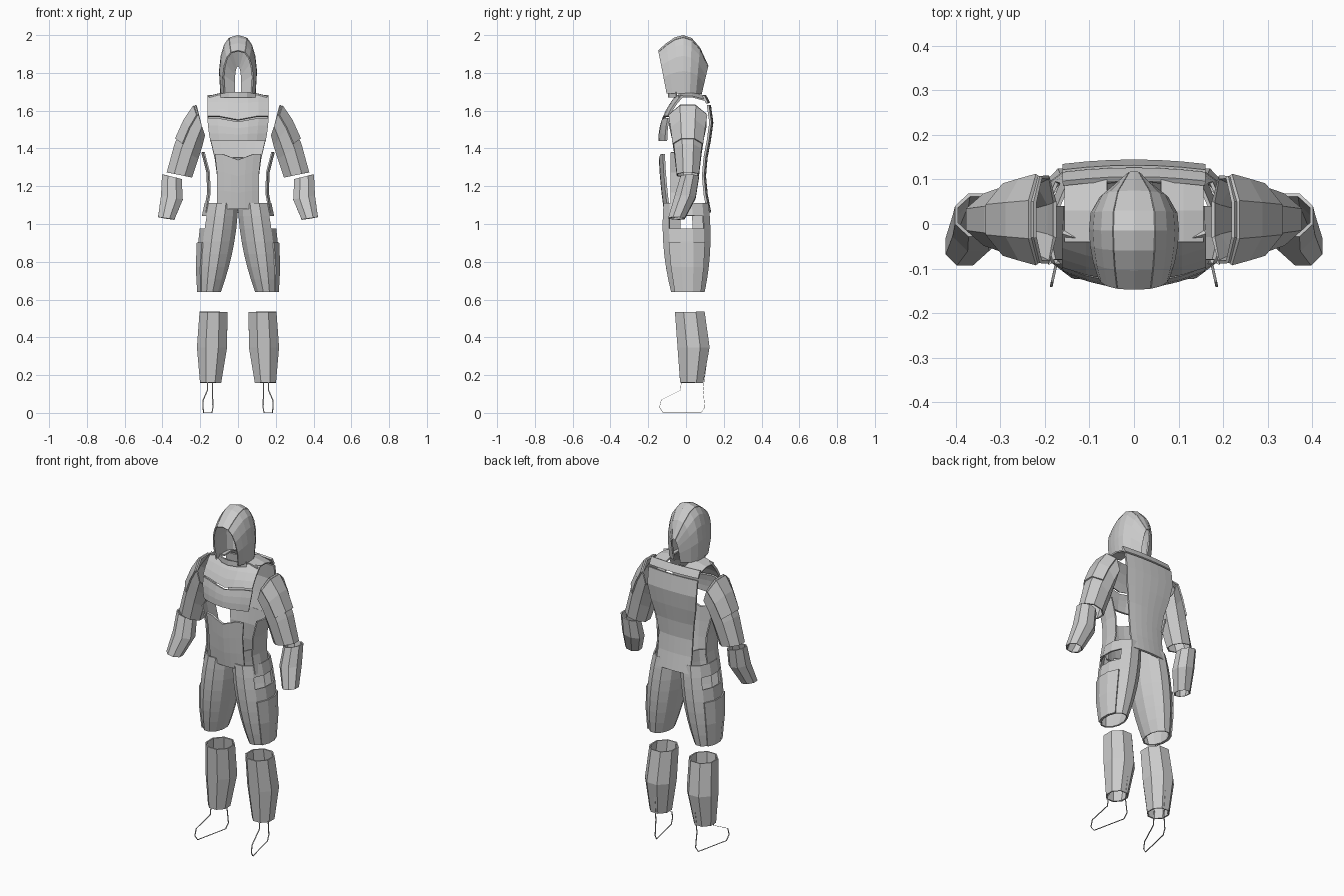
import bpy, bmesh
from math import cos, sin, pi
from mathutils import Vector

default_cube = bpy.data.objects.get("Cube")
if default_cube:
    bpy.data.objects.remove(default_cube)

grey = bpy.data.materials.new("suit_grey")
grey.use_nodes = True
grey.diffuse_color = (0.6, 0.6, 0.6, 1)
shader = grey.node_tree.nodes["Principled BSDF"]
shader.inputs["Base Color"].default_value = grey.diffuse_color


def spread(start, stop, steps):
    return [start + (stop - start) * i / steps for i in range(steps + 1)]


def mix(pair, t):
    return pair[0] + (pair[1] - pair[0]) * t


def sheet(name, rows, side=1, closed=False, thick=0.008, hole=None):
    """Skin a grid of points as a thin shell; hole(row, column) leaves a gap."""
    bm = bmesh.new()
    grid = [[bm.verts.new((x * side, y, z)) for x, y, z in row] for row in rows]
    columns = len(rows[0])
    for i, (row, following) in enumerate(zip(grid, grid[1:])):
        for j in range(columns if closed else columns - 1):
            k = (j + 1) % columns
            if not (hole and hole(i, j)):
                bm.faces.new((row[j], row[k], following[k], following[j]))
    loose = [v for v in bm.verts if not v.link_faces]
    bmesh.ops.delete(bm, geom=loose, context='VERTS')
    bmesh.ops.recalc_face_normals(bm, faces=bm.faces)
    mesh = bpy.data.meshes.new(name)
    bm.to_mesh(mesh)
    bm.free()
    mesh.materials.append(grey)
    part = bpy.data.objects.new(name, mesh)
    bpy.context.collection.objects.link(part)
    shell = part.modifiers.new("thickness", 'SOLIDIFY')
    shell.thickness = thick
    shell.offset = 0


def limb(name, side, top, bottom, width, depth, tilt=(0, 0), belly=0, bend=(0, 0, 0),
         sides=8, steps=2, span=(0, 1), grow=0, arc=None, hole=None):
    """Faceted sleeve from top to bottom; an arc keeps only its outer facets."""
    top, bottom, bend = Vector(top), Vector(bottom), Vector(bend)
    facets = range(-arc, arc) if arc else range(sides)
    rows = []
    for t in spread(*span, steps):
        swell = 4 * t * (1 - t)
        middle = top.lerp(bottom, t) + bend * swell
        angle = mix(tilt, t)
        across = Vector((cos(angle), 0, sin(angle))) * (mix(width, t) + belly * swell + grow)
        along = Vector((0, mix(depth, t) + belly * swell + grow, 0))
        scale = 0.5 / cos(pi / sides)
        turns = [(f + 0.5) * 2 * pi / sides for f in facets]
        rows.append([middle + (across * cos(a) + along * sin(a)) * scale for a in turns])
    sheet(name, rows, side, closed=not arc, hole=hole)


# torso outline rules
def half_width(z):
    t = min(1, max(0, (z - 1.25) / 0.3))
    return 0.11 + 0.05 * t * t * (3 - 2 * t)


def front_curve(z):
    d = z - 1.45
    return -0.14 + (1.75 if d > 0 else 0.2) * d * d


def back_curve(z):
    return 0.12 + 0.02 * cos((z - 1.57) * 10) - 0.35 * max(0, z - 1.6)


def plate(name, top, bottom, curve, bow, top_lift=0, bottom_lift=0):
    """Bowed torso plate whose edges may rise towards the sides."""
    rows = []
    for t in spread(0, 1, 3):
        row = []
        for s in spread(-1, 1, 6):
            z = mix((top, bottom), t)
            lift = mix((top_lift, bottom_lift), t) * min(1, abs(s) * 1.5)
            row.append((half_width(z) * s, curve(z) + bow * s * s, z + lift))
        rows.append(row)
    sheet(name, rows, thick=0.012)


plate("upper_chest", 1.68, 1.55, front_curve, 0.03, bottom_lift=0.02)
plate("lower_chest", 1.54, 1.44, front_curve, 0.035, top_lift=0.02)
plate("belly", 1.34, 1.08, front_curve, 0.02, top_lift=0.03)
plate("back_yoke", 1.68, 1.64, back_curve, -0.01)
plate("back_upper", 1.63, 1.35, back_curve, -0.01)
plate("back_lower", 1.35, 1.06, back_curve, -0.01)


# hood: arches swept from the brim to the back of the head
def arch(s):
    y = 0.13 * s - 0.015
    width = 0.102 * (1 - (0.8 * s ** 3 if s > 0 else 0.2 * s * s))
    top = 1.996 - 0.12 * s * s - 0.04 * s ** 3
    row = []
    for a in spread(-pi / 2, pi / 2, 10):
        v = max(0, cos(a)) ** 0.8
        u = abs(sin(a)) ** 0.7 * (1 - 0.12 * (1 - v) ** 4)
        row.append((width * u * (1 if a > 0 else -1), y * mix((0.7, 1), v), mix((1.69, top), v)))
    return row


arches = [arch(s) for s in spread(-1, 1, 6)]
for panel, columns in (("right", slice(0, 5)), ("centre", slice(4, 7)), ("left", slice(6, 11))):
    sheet("hood_" + panel + "_panel", [row[columns] for row in arches])
sheet("hood_chin_strip", [[(0.09 * s, 0.04 * s * s - 0.09, z) for s in spread(-1, 1, 4)]
                          for z in (1.67, 1.7)])

sleeve = dict(top=(0.2, 0.01, 1.55), bottom=(0.31, 0.01, 1.26), width=(0.165, 0.13),
              depth=(0.19, 0.11), tilt=(1.3, 0.2), bend=(0, 0, 0.03))
shorts = dict(top=(0.088, 0, 1.11), bottom=(0.15, 0.01, 0.64), width=(0.17, 0.11),
              depth=(0.23, 0.17), belly=0.04, sides=12)


# shorts stay open on the hip and along the middle
def shorts_hole(row, column):
    return (row == 1 and column in (10, 11, 0)) or (row < 2 and column == 5)


for label, side in (("left_", 1), ("right_", -1)):
    # shoulder and waist pieces
    sheet(label + "shoulder_bridge", [[(x, y, 1.7 - 2 * y * y - x * x) for x in (0.06, 0.11, 0.155)]
                                      for y in (-0.04, 0.03, 0.1)], side)
    sheet(label + "side_panel", [[(0.16 + (z - 1.2) ** 2 - 2 * y * y, y, z) for y in (-0.08, -0.03, 0.04)]
                                 for z in spread(1.38, 1.06, 3)], side)

    # arm
    limb(label + "upper_arm", side, steps=3, **sleeve)
    limb(label + "shoulder_pad", side, span=(0.05, 0.6), grow=0.015, arc=2, **sleeve)
    limb(label + "forearm", side, top=(0.35, 0.02, 1.25), bottom=(0.38, -0.05, 1.03),
         width=(0.1, 0.08), depth=(0.09, 0.08), tilt=(0.25, 0.15), belly=0.02, bend=(-0.015, 0.01, 0))

    # leg
    limb(label + "shorts_leg", side, steps=7, hole=shorts_hole, **shorts)
    limb(label + "thigh_pocket", side, span=(0.44, 1), grow=0.015, arc=2, **shorts)
    limb(label + "shin", side, top=(0.13, 0.02, 0.535), bottom=(0.145, 0.03, 0.16),
         width=(0.14, 0.105), depth=(0.15, 0.115), belly=0.03, bend=(0, 0.015, 0))

    # thin ribbon around the foot, toes turned out
    foot = ((-0.02, 0.2), (-0.03, 0.12), (-0.13, 0.07), (-0.14, 0.03), (-0.12, 0),
            (0.08, 0), (0.1, 0.03), (0.09, 0.12), (0.12, 0.35))
    sheet(label + "foot_outline", [[(0.155 - 0.22 * y + shift, y, z) for shift in (-0.003, 0.003)]
                                   for y, z in foot], side, thick=0.002)
